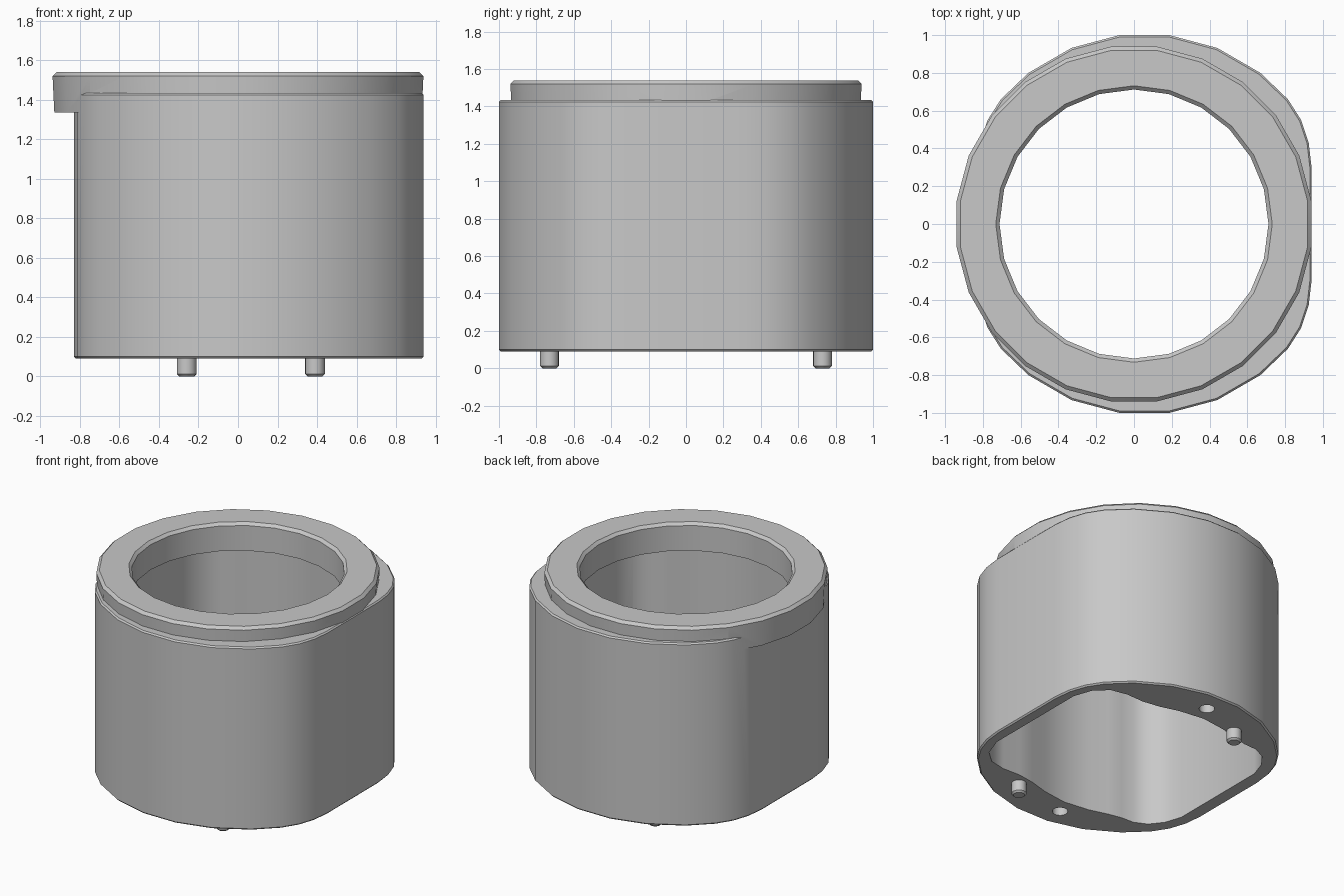
import bpy, bmesh, math

old = bpy.data.objects.get("Cube")
if old:
    bpy.data.objects.remove(old, do_unlink=True)

grey = bpy.data.materials.new("light_grey")
grey.use_nodes = True
COLOUR = (0.58, 0.58, 0.58, 1.0)
grey.diffuse_color = COLOUR
grey.node_tree.nodes["Principled BSDF"].inputs["Base Color"].default_value = COLOUR

CX = 0.055  # centre of the flat-sided body


def circle(r, n=24, x=0.0, y=0.0, turn=0.0):
    return [(x + r * math.cos(2 * math.pi * (i + turn) / n),
             y + r * math.sin(2 * math.pi * (i + turn) / n)) for i in range(n)]


def shrink(points, s, cx=CX):
    return [(cx + (x - cx) * s, y * s) for x, y in points]


def loft(name, sections):
    """Closed solid through a stack of (outline, z) sections."""
    bm = bmesh.new()
    rings = [[bm.verts.new((x, y, z)) for x, y in pts] for pts, z in sections]
    n = len(rings[0])
    for a, b in zip(rings, rings[1:]):
        for i in range(n):
            j = (i + 1) % n
            bm.faces.new((a[i], a[j], b[j], b[i]))
    bm.faces.new(rings[0][::-1])
    bm.faces.new(rings[-1])
    bmesh.ops.recalc_face_normals(bm, faces=bm.faces)
    mesh = bpy.data.meshes.new(name)
    bm.to_mesh(mesh)
    bm.free()
    mesh.materials.append(grey)
    obj = bpy.data.objects.new(name, mesh)
    bpy.context.collection.objects.link(obj)
    return obj


def select(obj):
    bpy.ops.object.select_all(action='DESELECT')
    obj.select_set(True)
    bpy.context.view_layer.objects.active = obj


def combine(target, tool, operation):
    select(target)
    mod = target.modifiers.new("cut", 'BOOLEAN')
    mod.operation = operation
    mod.solver = 'EXACT'
    mod.object = tool
    bpy.ops.object.modifier_apply(modifier=mod.name)
    bpy.data.objects.remove(tool, do_unlink=True)


def smooth(obj):
    select(obj)
    bpy.ops.object.shade_smooth_by_angle(angle=math.radians(30))


# Body outline: a round with two flats, mirrored from one quarter
quarter = [(0.885, 0.30), (0.87, 0.43), (0.83, 0.55), (0.76, 0.66),
           (0.614, 0.80), (0.386, 0.932), (0.132, 1.0)]
half = quarter + [(-x, y) for x, y in quarter[::-1]]
outline = [(CX + x, y) for x, y in half + [(-x, -y) for x, y in half]]
body = loft("housing", [(shrink(outline, 0.99), 0.09), (outline, 0.10),
                        (outline, 1.425), (shrink(outline, 0.99), 1.435)])

# Round collar, overhanging the flat on one side
collar = loft("collar", [(circle(0.938, turn=0.5), 1.335), (circle(0.947, turn=0.5), 1.52),
                         (circle(0.927, turn=0.5), 1.54)])
combine(body, collar, 'UNION')

# Lower cavity: round at front and back, widened into the four corners
side = [(0.86, 0.40), (0.81, 0.54), (0.72, 0.62), (0.60, 0.645), (0.46, 0.64),
        (0.33, 0.66), (0.19, 0.70), (0.0, 0.725), (-0.19, 0.70), (-0.33, 0.66),
        (-0.43, 0.64), (-0.53, 0.635), (-0.62, 0.59), (-0.69, 0.50), (-0.73, 0.38)]
cavity = side + [(x, -y) for x, y in side[::-1]]
combine(body, loft("cavity_cutter", [(cavity, 0.0), (cavity, 1.335)]), 'DIFFERENCE')

# Upper bore with a chamfered rim
bore = loft("bore_cutter", [(circle(0.712), 1.25), (circle(0.712), 1.52),
                            (circle(0.732), 1.54), (circle(0.732), 1.60)])
combine(body, bore, 'DIFFERENCE')

# Blind holes in the underside
for x, y in ((0.07, 0.84), (-0.06, -0.84)):
    hole = circle(0.052, 20, x, y)
    combine(body, loft("hole_cutter", [(hole, 0.0), (hole, 0.40)]), 'DIFFERENCE')
smooth(body)

# Locating pegs under the body
for name, x, y in (("back_peg", -0.26, 0.73), ("front_peg", 0.39, -0.73)):
    peg = loft(name, [(circle(0.038, 20, x, y), 0.0), (circle(0.05, 20, x, y), 0.012),
                      (circle(0.05, 20, x, y), 0.10)])
    smooth(peg)
